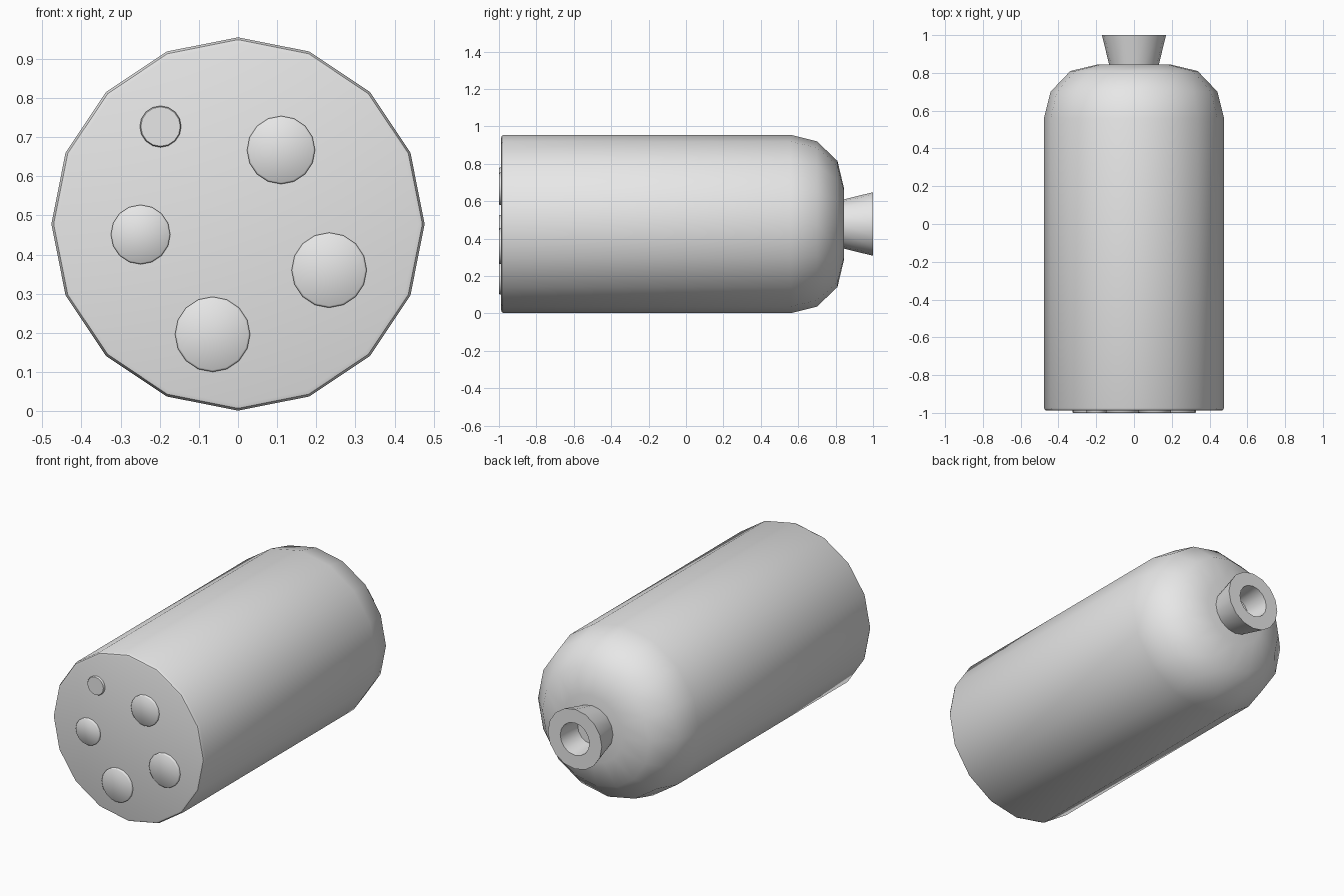
import bpy
import bmesh
from math import sin, cos, pi, radians

SIDES = 16
AXIS_Z = 0.478

cube = bpy.data.objects.get("Cube")
if cube:
    bpy.data.objects.remove(cube)

grey = bpy.data.materials.new("plain grey")
grey.use_nodes = True
grey.diffuse_color = (0.8, 0.8, 0.8, 1)
grey.node_tree.nodes["Principled BSDF"].inputs["Base Color"].default_value = (0.8, 0.8, 0.8, 1)


def lathe(name, profile, x=0.0, z=AXIS_Z, smooth_angle=40):
    """Turn (radius, y) points about a front-to-back axis and cap both ends."""
    bm = bmesh.new()
    rings = []
    for r, y in profile:
        angles = [2 * pi * i / SIDES for i in range(SIDES)]
        rings.append([bm.verts.new((r * sin(a), y, r * cos(a))) for a in angles])
    for a, b in zip(rings, rings[1:]):
        for i in range(SIDES):
            j = (i + 1) % SIDES
            bm.faces.new((a[i], a[j], b[j], b[i]))
    bm.faces.new(rings[0])
    bm.faces.new(rings[-1])
    bmesh.ops.recalc_face_normals(bm, faces=bm.faces)
    mesh = bpy.data.meshes.new(name)
    bm.to_mesh(mesh)
    bm.free()
    mesh.materials.append(grey)
    obj = bpy.data.objects.new(name, mesh)
    obj.location = (x, 0, z)
    bpy.context.collection.objects.link(obj)
    bpy.ops.object.select_all(action="DESELECT")
    obj.select_set(True)
    bpy.context.view_layer.objects.active = obj
    bpy.ops.object.shade_smooth_by_angle(angle=radians(smooth_angle))
    return obj


# Tank body: rounded front rim, straight wall, domed back
lathe("body", [(0.461, -0.988), (0.471, -0.985), (0.477, -0.972), (0.477, 0.56),
               (0.442, 0.70), (0.337, 0.81), (0.19, 0.845)])

# Flared nozzle with a bored hole
lathe("nozzle", [(0.128, 0.83), (0.17, 1.0), (0.092, 1.0), (0.08, 0.86)])

# Raised discs on the front: x, z, radius
discs = [(-0.198, 0.727, 0.053), (0.11, 0.667, 0.087), (-0.249, 0.451, 0.076),
         (0.233, 0.36, 0.096), (-0.065, 0.196, 0.096)]
for n, (x, z, r) in enumerate(discs, 1):
    lathe(f"front_disc_{n}", [(r, -0.98), (r, -0.996), (r * 0.95, -1.0)], x, z, 50)
